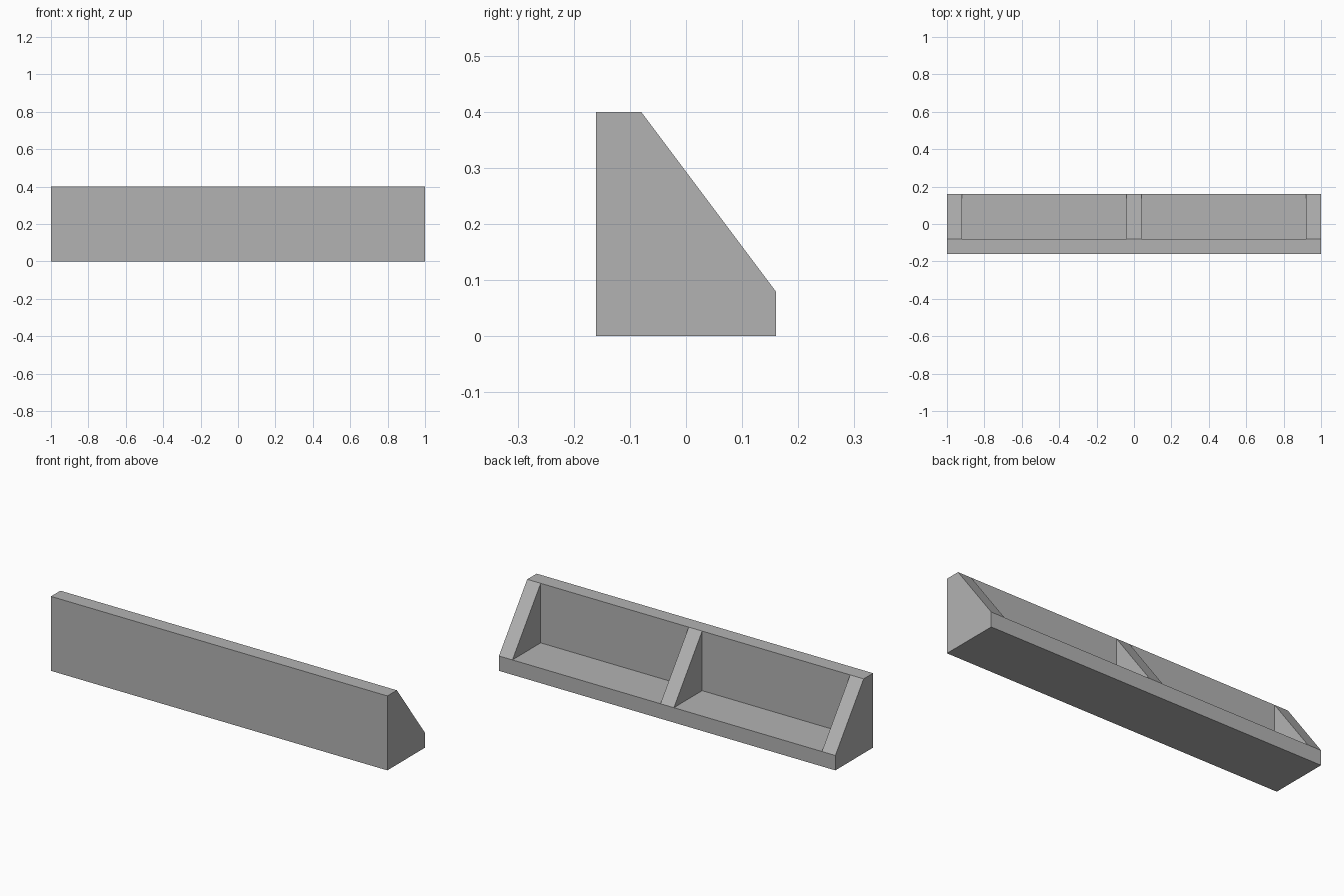
import bpy
import bmesh

cube = bpy.data.objects.get("Cube")
if cube:
    bpy.data.objects.remove(cube, do_unlink=True)

LENGTH, DEPTH, HEIGHT, THICK = 2.0, 0.32, 0.4, 0.08
FRONT, BACK = -DEPTH / 2, DEPTH / 2

grey = bpy.data.materials.new("plain_grey")
grey.use_nodes = True
colour = (0.45, 0.45, 0.45, 1)
grey.diffuse_color = colour
grey.node_tree.nodes["Principled BSDF"].inputs["Base Color"].default_value = colour


def extrude_profile(name, profile, x_centre, width):
    """Extrude a closed (y, z) profile along x, centred on x_centre."""
    bm = bmesh.new()
    face = bm.faces.new([bm.verts.new((x_centre - width / 2, y, z)) for y, z in profile])
    extruded = bmesh.ops.extrude_face_region(bm, geom=[face])["geom"]
    moved = [v for v in extruded if isinstance(v, bmesh.types.BMVert)]
    bmesh.ops.translate(bm, verts=moved, vec=(width, 0, 0))
    bmesh.ops.recalc_face_normals(bm, faces=bm.faces)
    mesh = bpy.data.meshes.new(name)
    bm.to_mesh(mesh)
    bm.free()
    mesh.materials.append(grey)
    obj = bpy.data.objects.new(name, mesh)
    bpy.context.collection.objects.link(obj)
    return obj


# L-shaped bracket: base plate with upright front wall
wall = FRONT + THICK
extrude_profile("base_and_front_wall",
                [(FRONT, 0), (BACK, 0), (BACK, THICK), (wall, THICK),
                 (wall, HEIGHT), (FRONT, HEIGHT)], 0, LENGTH)

# Triangular ribs bracing the wall at both ends and the middle
rib = [(wall, THICK), (BACK, THICK), (wall, HEIGHT)]
end = (LENGTH - THICK) / 2
for name, x in (("right_rib", -end), ("middle_rib", 0), ("left_rib", end)):
    extrude_profile(name, rib, x, THICK)
